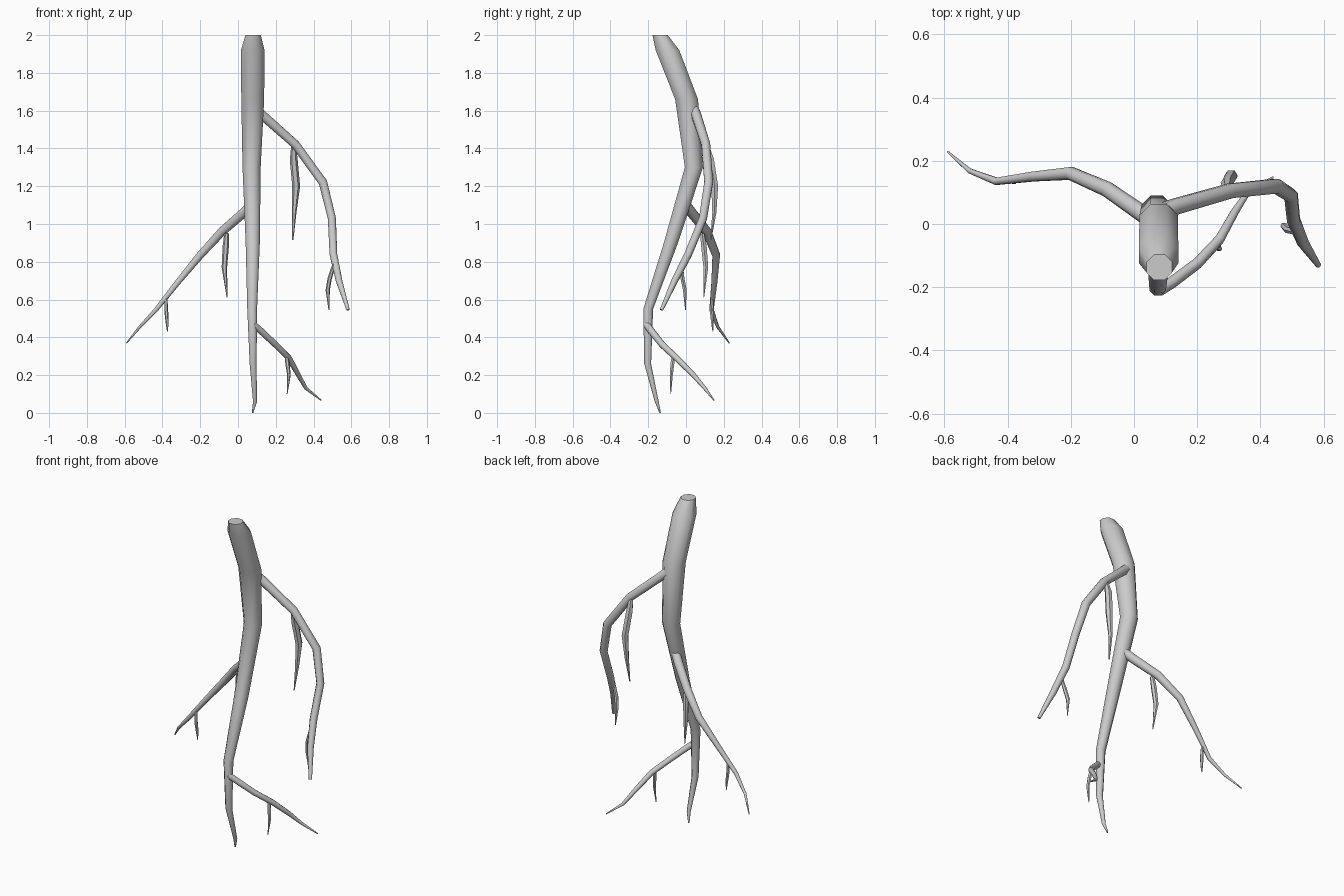
import bpy, bmesh, math
from mathutils import Vector


def root(name, pts, sides=8, level=False):
    """Tapered tube through (x, y, z, radius) points, closed at both ends."""
    bm = bmesh.new()
    P = [Vector(p[:3]) for p in pts]
    rings = []
    for i, p in enumerate(P):
        t = Vector((0, 0, -1))
        if not level:
            a = (P[i] - P[i - 1]).normalized() if i else Vector()
            b = (P[i + 1] - P[i]).normalized() if i < len(P) - 1 else Vector()
            t = (a + b).normalized()
        u = Vector((0, 1, 0))
        u = (u - t * u.dot(t)).normalized()
        v = t.cross(u)
        ring = []
        for k in range(sides):
            w = 2 * math.pi * (k + 0.5) / sides
            ring.append(bm.verts.new(p + (u * math.cos(w) + v * math.sin(w)) * pts[i][3] * 1.04))
        rings.append(ring)
    for a, b in zip(rings, rings[1:]):
        for k in range(sides):
            n = (k + 1) % sides
            bm.faces.new((a[k], a[n], b[n], b[k]))
    bm.faces.new(rings[0][::-1])
    bm.faces.new(rings[-1])
    bmesh.ops.recalc_face_normals(bm, faces=bm.faces)
    me = bpy.data.meshes.new(name)
    bm.to_mesh(me)
    bm.free()
    ob = bpy.data.objects.new(name, me)
    bpy.context.collection.objects.link(ob)
    bpy.ops.object.select_all(action='DESELECT')
    ob.select_set(True)
    bpy.context.view_layer.objects.active = ob
    bpy.ops.object.shade_smooth_by_angle(angle=math.radians(50))
    return ob


# Main tap root, with level rings and a chamfered top
root("main_root", [
    (.08, -.137, 2, .042), (.078, -.098, 1.92, .065), (.078, .003, 1.66, .063),
    (.072, .042, 1.3, .05), (.078, -.08, .9, .039), (.075, -.2, .55, .027),
    (.08, -.203, .26, .019), (.09, -.155, .06, .011), (.077, -.137, 0, .004)], level=True)

# Upper right side root
root("upper_side_root", [
    (.08, .035, 1.62, .028), (.13, .055, 1.575, .026), (.305, .105, 1.42, .024),
    (.45, .12, 1.22, .024), (.497, .09, 1.03, .022), (.505, .012, .84, .021),
    (.535, -.06, .7, .018), (.583, -.13, .545, .009)])

# Middle left side root
root("middle_side_root", [
    (.07, 0, 1.1, .026), (.03, .03, 1.06, .026), (-.085, .11, .96, .024),
    (-.2, .16, .835, .021), (-.32, .15, .69, .016), (-.435, .135, .545, .012),
    (-.52, .168, .455, .008), (-.59, .229, .37, .003)])

# Lower right side root
root("lower_side_root", [
    (.08, -.21, .47, .018), (.12, -.185, .435, .018), (.2, -.125, .36, .017),
    (.27, -.05, .29, .016), (.32, .04, .2, .013), (.36, .1, .13, .009),
    (.44, .148, .067, .003)])

# Fine rootlets hanging from the side roots
rootlets = [
    [(.295, .11, 1.42, .012), (.295, .13, 1.34, .02), (.308, .152, 1.2, .02),
     (.297, .15, 1.06, .012), (.29, .131, .915, .003)],
    [(.51, -.025, .79, .009), (.485, -.018, .71, .011), (.475, -.006, .65, .011),
     (.481, -.003, .545, .002)],
    [(-.06, .085, .95, .012), (-.065, .095, .88, .016), (-.072, .105, .77, .014),
     (-.058, .094, .61, .002)],
    [(-.382, .138, .61, .008), (-.38, .135, .54, .01), (-.375, .14, .48, .008),
     (-.374, .142, .43, .002)],
    [(.255, -.065, .31, .009), (.262, -.072, .26, .011), (.27, -.078, .2, .009),
     (.26, -.081, .1, .002)],
]
for i, pts in enumerate(rootlets):
    root(f"rootlet_{i + 1}", pts, sides=6)
